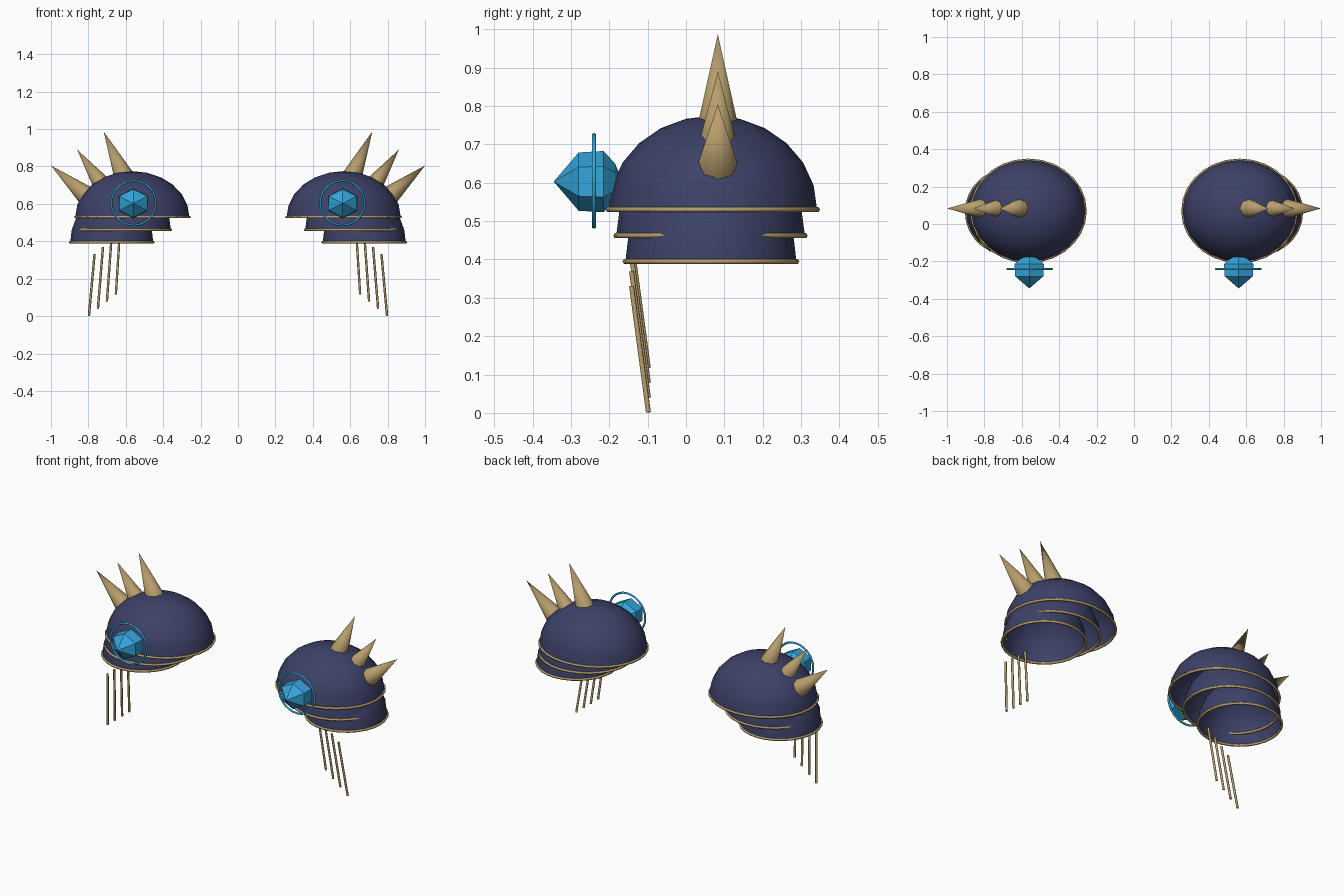
import bpy, bmesh, math
from mathutils import Vector

if "Cube" in bpy.data.objects:
    bpy.data.objects.remove(bpy.data.objects["Cube"])


def material(name, rgb):
    m = bpy.data.materials.new(name)
    m.diffuse_color = (*rgb, 1)
    m.use_nodes = True
    m.node_tree.nodes["Principled BSDF"].inputs["Base Color"].default_value = m.diffuse_color
    return m


NAVY = material("navy_plate", (0.046, 0.053, 0.135))
GOLD = material("gold_trim", (0.47, 0.34, 0.15))
BLUE = material("bright_blue_crystal", (0.035, 0.38, 0.72))


def finish(name, bm, mat, angle=None):
    bmesh.ops.remove_doubles(bm, verts=bm.verts, dist=1e-5)
    bmesh.ops.recalc_face_normals(bm, faces=bm.faces)
    me = bpy.data.meshes.new(name)
    bm.to_mesh(me)
    bm.free()
    me.materials.append(mat)
    ob = bpy.data.objects.new(name, me)
    bpy.context.collection.objects.link(ob)
    if angle:
        bpy.ops.object.select_all(action='DESELECT')
        ob.select_set(True)
        bpy.context.view_layer.objects.active = ob
        bpy.ops.object.shade_smooth_by_angle(angle=math.radians(angle))
    return ob


def grid_mesh(nu, nv, point):
    """Surface closed around u; point(i, j) gives each position."""
    bm = bmesh.new()
    rows = [[bm.verts.new(point(i, j)) for i in range(nu)] for j in range(nv)]
    for a, b in zip(rows, rows[1:]):
        for i in range(nu):
            k = (i + 1) % nu
            bm.faces.new((a[i], a[k], b[k], b[i]))
    bmesh.ops.remove_doubles(bm, verts=bm.verts, dist=1e-5)
    return bm


def dome(name, c, rx, ry, h, s):
    # open half ellipsoid
    def point(i, j):
        u, v = math.tau * i / 24, math.pi / 2 * j / 6
        return (s * (c[0] + rx * math.cos(u) * math.cos(v)),
                c[1] + ry * math.sin(u) * math.cos(v), c[2] + h * math.sin(v))
    finish(name, grid_mesh(24, 7, point), NAVY, 60)


def hoop(name, c, ra, rb, tube, axis, mat, s, n=28):
    # elliptical ring lying across the given axis
    def point(i, j):
        u, v = math.tau * i / n, math.tau * j / 6
        r = tube * math.cos(v)
        p, q, t = (ra + r) * math.cos(u), (rb + r) * math.sin(u), tube * math.sin(v)
        off = (p, q, t) if axis == 'z' else (p, t, q)
        return (s * (c[0] + off[0]), c[1] + off[1], c[2] + off[2])
    finish(name, grid_mesh(n, 7, point), mat, 70)


def rod(name, a, b, r1, r2, sides, s):
    # cone or cylinder between two points
    a, b = Vector((s * a[0], a[1], a[2])), Vector((s * b[0], b[1], b[2]))
    bm = bmesh.new()
    bmesh.ops.create_cone(bm, cap_ends=True, segments=sides, radius1=r1,
                          radius2=r2, depth=(b - a).length)
    rot = (b - a).to_track_quat('Z', 'Y').to_matrix().to_4x4()
    rot.translation = (a + b) / 2
    bm.transform(rot)
    finish(name, bm, GOLD, 50)


# centre, half width, half depth and height of each overlapping plate
PLATES = [("upper", (0.565, 0.07, 0.53), 0.305, 0.272, 0.245),
          ("middle", (0.617, 0.064, 0.462), 0.258, 0.246, 0.25),
          ("lower", (0.675, 0.065, 0.395), 0.222, 0.223, 0.25)]
# base, tip, base radius of each spike
SPIKES = [((0.607, 0.083, 0.74), (0.718, 0.083, 0.987), 0.055),
          ((0.725, 0.083, 0.70), (0.86, 0.083, 0.89), 0.05),
          ((0.812, 0.083, 0.645), (1.0, 0.083, 0.805), 0.053)]
# distance along the front, radius of each crystal section
CRYSTAL = [(-0.345, 0), (-0.28, 0.08), (-0.215, 0.084), (-0.185, 0.05), (-0.165, 0)]

for s, side in ((1, "left"), (-1, "right")):
    # layered shoulder plates with gold edges
    for label, c, rx, ry, h in PLATES:
        dome(f"{side}_{label}_plate", c, rx, ry, h, s)
        hoop(f"{side}_{label}_trim", c, rx, ry, 0.0075, 'z', GOLD, s)

    # spikes along the outer shoulder
    for n, (a, b, r) in enumerate(SPIKES):
        rod(f"{side}_spike_{n + 1}", a, b, r, 0.0, 8, s)

    # faceted crystal and its surrounding ring
    def gem(i, j):
        y, r = CRYSTAL[j]
        u = math.tau * i / 6 + math.pi / 2
        return (s * (0.56 + 1.08 * r * math.cos(u)), y, 0.603 + 0.95 * r * math.sin(u))
    finish(f"{side}_crystal", grid_mesh(6, len(CRYSTAL), gem), BLUE)
    hoop(f"{side}_crystal_ring", (0.558, -0.24, 0.605), 0.119, 0.119, 0.006,
         'y', BLUE, s)

    # hanging rods, stepping down toward the outside
    for n in range(4):
        x, z = 0.653 + 0.048 * n, 0.117 - 0.0385 * n
        top = (0.632 + 0.045 * n, -0.142, z + 0.329)
        rod(f"{side}_hanging_rod_{n + 1}", top, (x, -0.098, z), 0.0065, 0.0065, 8, s)
